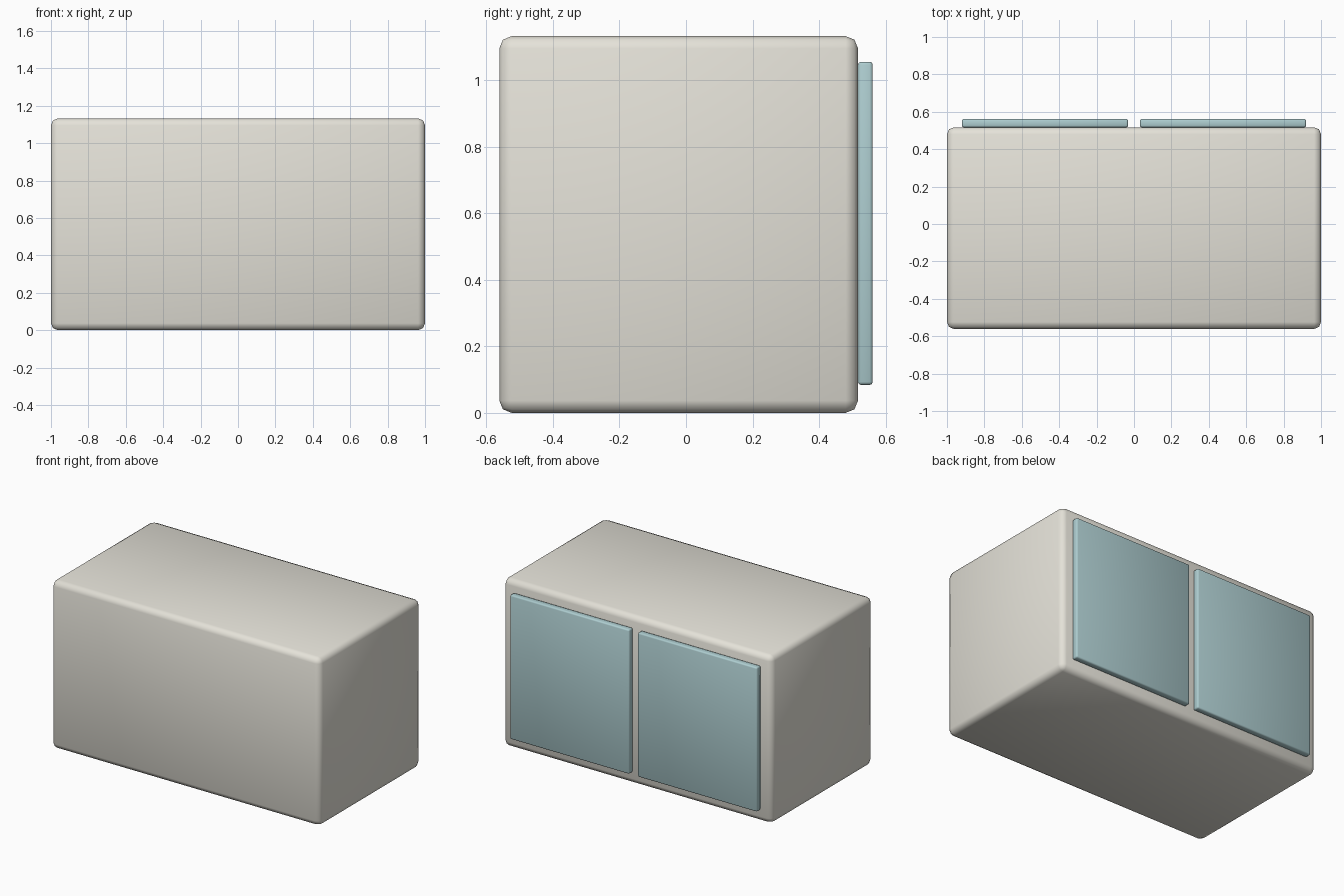
import bpy

if "Cube" in bpy.data.objects:
    bpy.data.objects.remove(bpy.data.objects["Cube"])


def rounded_box(name, lo, hi, bevel, segments):
    size = [b - a for a, b in zip(lo, hi)]
    centre = [(a + b) / 2 for a, b in zip(lo, hi)]
    bpy.ops.mesh.primitive_cube_add(size=1, location=centre)
    obj = bpy.context.object
    obj.name = name
    obj.scale = size
    bpy.ops.object.transform_apply(location=True, rotation=False, scale=True)
    mod = obj.modifiers.new("Rounded edges", 'BEVEL')
    mod.width = bevel
    mod.segments = segments
    mod.limit_method = 'NONE'
    bpy.ops.object.shade_smooth()
    return obj


# Colours
cream = bpy.data.materials.new("cream")
cream.diffuse_color = (0.78, 0.76, 0.69, 1)
cream.use_nodes = True
cream.node_tree.nodes["Principled BSDF"].inputs["Base Color"].default_value = cream.diffuse_color
teal = bpy.data.materials.new("pale_teal")
teal.diffuse_color = (0.42, 0.61, 0.63, 1)
teal.use_nodes = True
teal.node_tree.nodes["Principled BSDF"].inputs["Base Color"].default_value = teal.diffuse_color

# Cabinet body
body = rounded_box("cabinet_body", (-1, -0.561, 0), (1, 0.517, 1.132), 0.037, 2)
body.data.materials.append(cream)

# Pair of doors on the back face
for side, x0, x1 in (("left", -0.92, -0.032), ("right", 0.032, 0.92)):
    door = rounded_box(side + "_door", (x0, 0.517, 0.084), (x1, 0.561, 1.055), 0.009, 2)
    door.data.materials.append(teal)
